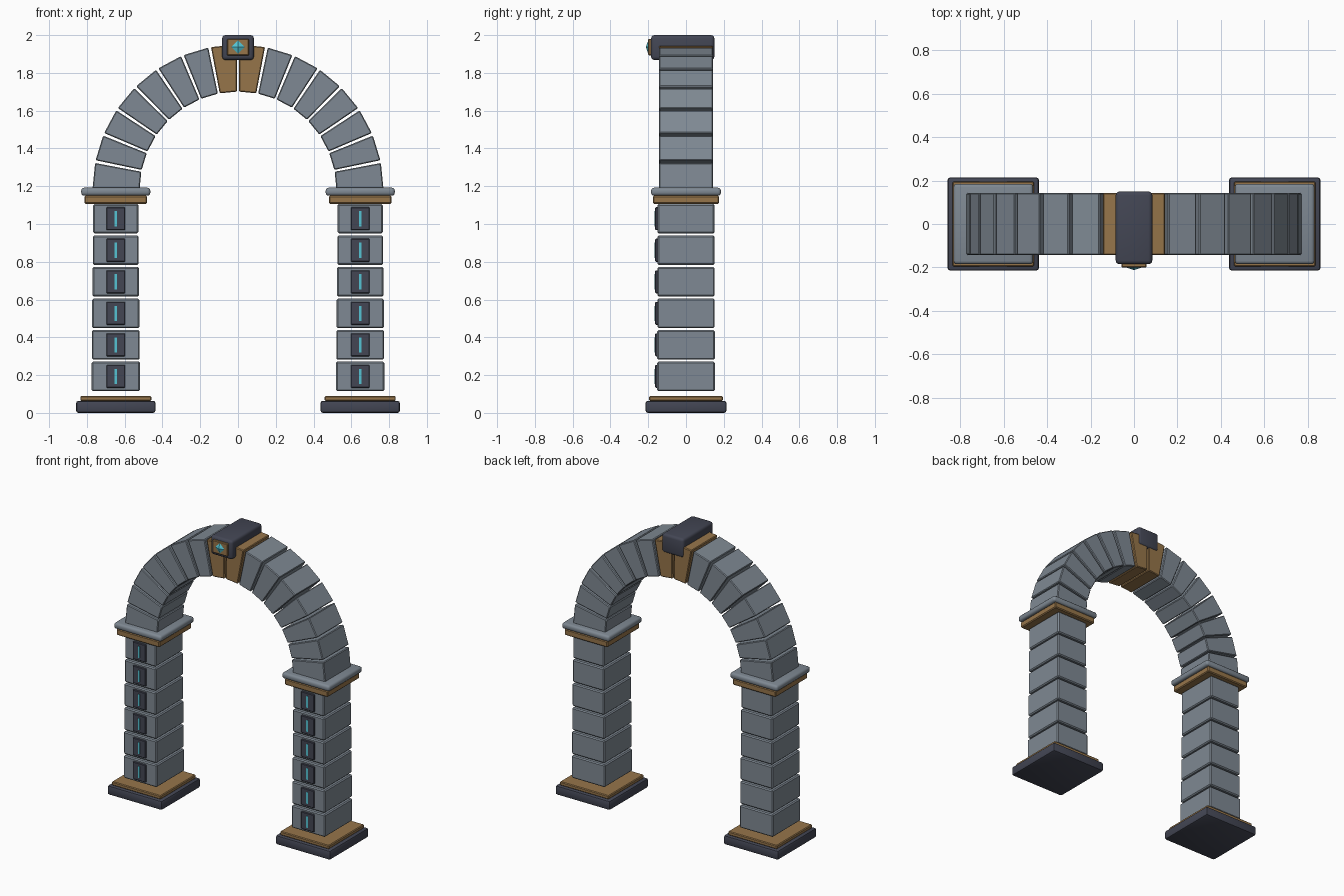
import bpy, bmesh, math

if "Cube" in bpy.data.objects:
    bpy.data.objects.remove(bpy.data.objects["Cube"])


def material(name, rgb):
    lin = [((c / 255 + 0.055) / 1.055) ** 2.4 for c in rgb]
    m = bpy.data.materials.new(name)
    m.diffuse_color = (*lin, 1)
    m.use_nodes = True
    m.node_tree.nodes["Principled BSDF"].inputs["Base Color"].default_value = m.diffuse_color
    return m


STONE = material("grey stone", (127, 137, 147))
DARK = material("dark slate", (67, 70, 84))
GOLD = material("bronze", (150, 117, 74))
CYAN = material("cyan glow", (85, 196, 212))


def finish(name, bm, mat, bevel=0, segments=1):
    bmesh.ops.recalc_face_normals(bm, faces=bm.faces)
    if bevel:
        bmesh.ops.bevel(bm, geom=bm.edges[:], offset=bevel, segments=segments,
                        profile=0.5, affect='EDGES')
    me = bpy.data.meshes.new(name)
    bm.to_mesh(me)
    bm.free()
    me.materials.append(mat)
    ob = bpy.data.objects.new(name, me)
    bpy.context.collection.objects.link(ob)
    if segments > 1:
        bpy.context.view_layer.objects.active = ob
        ob.select_set(True)
        bpy.ops.object.shade_smooth_by_angle(angle=math.radians(35))
        ob.select_set(False)
    return ob


def box(name, x, y, z, mat, bevel=0, segments=1):
    """Box from (min, max) ranges."""
    bm = bmesh.new()
    bmesh.ops.create_cube(bm, size=1)
    for v in bm.verts:
        v.co = [r[0] if c < 0 else r[1] for c, r in zip(v.co, (x, y, z))]
    return finish(name, bm, mat, bevel, segments)


def slab(name, cx, w, d, z0, z1, mat, bevel, segments=1):
    return box(name, (cx - w / 2, cx + w / 2), (-d / 2, d / 2), (z0, z1), mat, bevel, segments)


def prism(name, pts, y0, y1, mat, bevel=0):
    """Extrude an xz outline along y."""
    bm = bmesh.new()
    f = bm.faces.new([bm.verts.new((x, y0, z)) for x, z in pts])
    r = bmesh.ops.extrude_face_region(bm, geom=[f])
    for v in r["geom"]:
        if isinstance(v, bmesh.types.BMVert):
            v.co.y = y1
    return finish(name, bm, mat, bevel)


# Pillars
for side, s in (("left", -1), ("right", 1)):
    cx = 0.647 * s
    slab(f"{side}_base", cx, 0.42, 0.428, 0.0, 0.064, DARK, 0.012, 2)
    slab(f"{side}_base_trim", cx, 0.376, 0.39, 0.064, 0.09, GOLD, 0.005)
    for i in range(6):
        z = 0.115 + 0.167 * i
        w = 0.257 - 0.0036 * i
        slab(f"{side}_pillar_block_{i+1}", cx, w, 0.306 - 0.001 * i, z, z + 0.156, STONE, 0.007)
        # rune panel with glowing slit
        c = z + 0.078
        box(f"{side}_panel_{i+1}", (cx - 0.05, cx + 0.05), (-0.163, -0.14),
            (c - 0.061, c + 0.061), DARK, 0.004)
        box(f"{side}_glow_slit_{i+1}", (cx - 0.006, cx + 0.006), (-0.166, -0.158),
            (c - 0.04, c + 0.04), CYAN)
    slab(f"{side}_capital_trim", cx, 0.332, 0.352, 1.107, 1.15, GOLD, 0.006)
    slab(f"{side}_capital", cx, 0.366, 0.37, 1.15, 1.192, STONE, 0.016, 3)

# Arch of wedge stones, the middle two in bronze
N, R0, R1, CZ = 16, 0.521, 0.77, 1.18
step, gap = math.pi / N, math.radians(0.55)
for i in range(N):
    a, b = i * step + gap, (i + 1) * step - gap
    pts = [(r * math.cos(t), CZ + r * math.sin(t))
           for r, t in ((R0, a), (R1, a), (R1, b), (R0, b))]
    prism(f"arch_stone_{i+1}", pts, -0.143, 0.143, GOLD if i in (7, 8) else STONE, 0.005)

# Keystone block with gem
box("keystone", (-0.084, 0.084), (-0.185, 0.15), (1.868, 2.0), DARK, 0.018, 3)
box("keystone_plate", (-0.058, 0.058), (-0.2, -0.17), (1.893, 1.98), GOLD, 0.004)
bm = bmesh.new()
tip = bm.verts.new((0, -0.212, 1.937))
ring = [bm.verts.new((0.041 * math.cos(k * math.pi / 2), -0.198,
                      1.937 + 0.041 * math.sin(k * math.pi / 2))) for k in range(4)]
bm.faces.new(ring)
for k in range(4):
    bm.faces.new((ring[k], ring[(k + 1) % 4], tip))
finish("keystone_gem", bm, CYAN)
